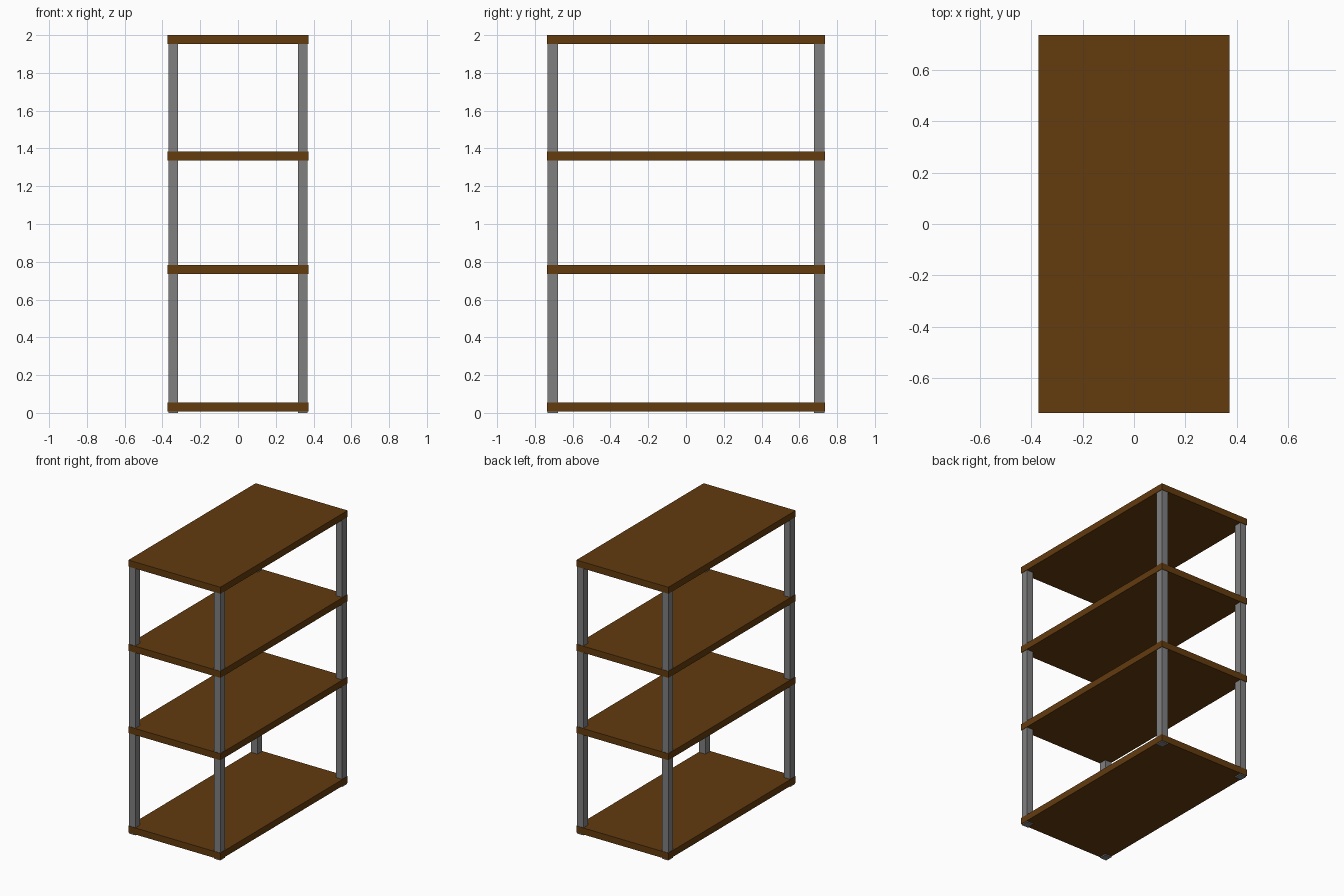
import bpy

# Remove the default cube
default = bpy.data.objects.get("Cube")
if default:
    bpy.data.objects.remove(default, do_unlink=True)


def make_material(name, rgb):
    mat = bpy.data.materials.new(name)
    mat.use_nodes = True
    colour = (*rgb, 1.0)
    mat.diffuse_color = colour
    mat.node_tree.nodes["Principled BSDF"].inputs["Base Color"].default_value = colour
    return mat


def box(name, centre, size, mat):
    bpy.ops.mesh.primitive_cube_add(size=1, location=centre)
    obj = bpy.context.object
    obj.name = name
    obj.scale = size
    bpy.ops.object.transform_apply(location=False, rotation=False, scale=True)
    obj.data.materials.append(mat)
    return obj


wood = make_material("brown wood", (0.125, 0.044, 0.0045))
metal = make_material("grey metal", (0.216, 0.216, 0.216))

WIDTH, DEPTH, THICKNESS = 0.744, 1.47, 0.048
POST_X, POST_Y, POST_TOP = 0.052, 0.055, 1.98
INSET = 0.003

# Four shelf boards, slightly overhanging the posts
shelf_tops = {"bottom": 0.056, "lower": 0.783, "upper": 1.385, "top": 2.0}
for label, top in shelf_tops.items():
    box(f"{label}_shelf", (0, 0, top - THICKNESS / 2), (WIDTH, DEPTH, THICKNESS), wood)

# Corner posts, running from the floor into the top board
x = WIDTH / 2 - INSET - POST_X / 2
y = DEPTH / 2 - INSET - POST_Y / 2
for side, sx in (("left", 1), ("right", -1)):
    for end, sy in (("front", -1), ("back", 1)):
        box(f"{end}_{side}_post", (sx * x, sy * y, POST_TOP / 2),
            (POST_X, POST_Y, POST_TOP), metal)
